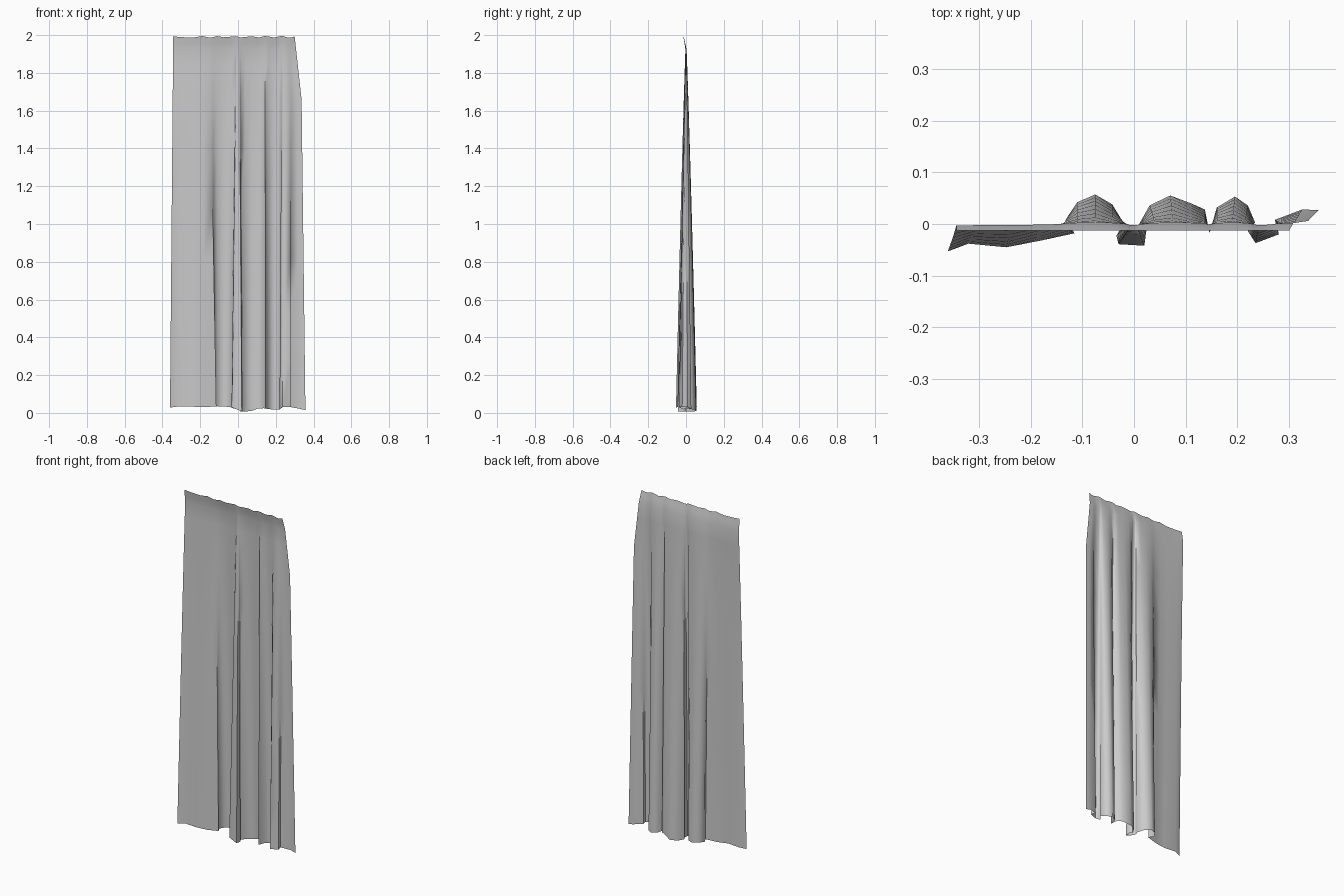
import bpy
import math

cube = bpy.data.objects.get("Cube")
if cube:
    bpy.data.objects.remove(cube)

# Hem path from right end to left end: x, y, and x where the fold gathers at the top
HEM = [
    (-.36, -.053, -.343), (-.32, -.038, -.3), (-.247, -.045, -.235),
    (-.18, -.032, -.19), (-.115, -.018, -.15), (-.13, .012, -.135),
    (-.11, .042, -.11), (-.075, .057, -.075), (-.042, .038, -.04),
    (-.02, .0, -.012), (-.034, -.022, -.01), (-.03, -.039, -.006),
    (.02, -.042, .006), (.024, -.012, .01), (.01, .0, .014),
    (.03, .036, .04), (.07, .055, .075), (.11, .04, .11),
    (.137, .028, .137), (.146, -.018, .143), (.16, .032, .16),
    (.195, .053, .19), (.22, .036, .215), (.234, .003, .228),
    (.22, -.014, .232), (.235, -.037, .24), (.28, -.02, .262),
    (.272, .008, .27), (.325, .028, .285), (.357, .027, .3),
]
# Hem height at chosen places along x
DROP = [(-.36, .028), (-.3, .036), (-.18, .03), (-.1, .036), (-.035, .03),
        (.01, .008), (.06, .006), (.12, .028), (.17, .018), (.225, .018),
        (.24, .036), (.3, .028), (.36, .014)]
ROWS = [0, .12, .25, .4, .55, .7, .83, .92, .965, .985, 1]
TOP = 1.995


def hem_height(x):
    for (a, za), (b, zb) in zip(DROP, DROP[1:]):
        if x <= b:
            return za + (zb - za) * max(0, (x - a) / (b - a))
    return DROP[-1][1]


def curtain_point(hem, t):
    x, y, gathered = hem
    low = hem_height(x)
    top = TOP - .004 * (1 + math.sin(gathered * 75)) * t
    px = x + (gathered - x) * t
    # outer free edge stays wide until it tapers to the gathered heading
    edge = max(0, (gathered - .24) / .06)
    px += edge * .027 * min(t / .83, (1 - t) / .17)
    py = y * (1 - t) ** .85
    # small pinches on the upper right-hand panel
    for centre in (-.215, -.165):
        near = max(0, 1 - abs(gathered - centre) / .03)
        py += .014 * near * math.sin(math.pi * t) * t
    # heading rolls forward at the very top
    if t > .965:
        py -= .013 * (t - .965) / .035
    return px, py, low + (top - low) * t


# Curtain cloth as one pleated sheet
verts = [curtain_point(h, t) for t in ROWS for h in HEM]
n = len(HEM)
faces = [(r * n + i, r * n + i + 1, (r + 1) * n + i + 1, (r + 1) * n + i)
         for r in range(len(ROWS) - 1) for i in range(n - 1)]
mesh = bpy.data.meshes.new("curtain_cloth")
mesh.from_pydata(verts, [], faces)
mesh.update()
curtain = bpy.data.objects.new("curtain_cloth", mesh)
bpy.context.collection.objects.link(curtain)

# Plain grey fabric
fabric = bpy.data.materials.new("grey_fabric")
fabric.use_nodes = True
colour = (.6, .6, .6, 1)
fabric.diffuse_color = colour
shader = fabric.node_tree.nodes["Principled BSDF"]
shader.inputs["Base Color"].default_value = colour
shader.inputs["Roughness"].default_value = .9
mesh.materials.append(fabric)

bpy.context.view_layer.objects.active = curtain
curtain.select_set(True)
bpy.ops.object.shade_smooth_by_angle(angle=math.radians(75))
